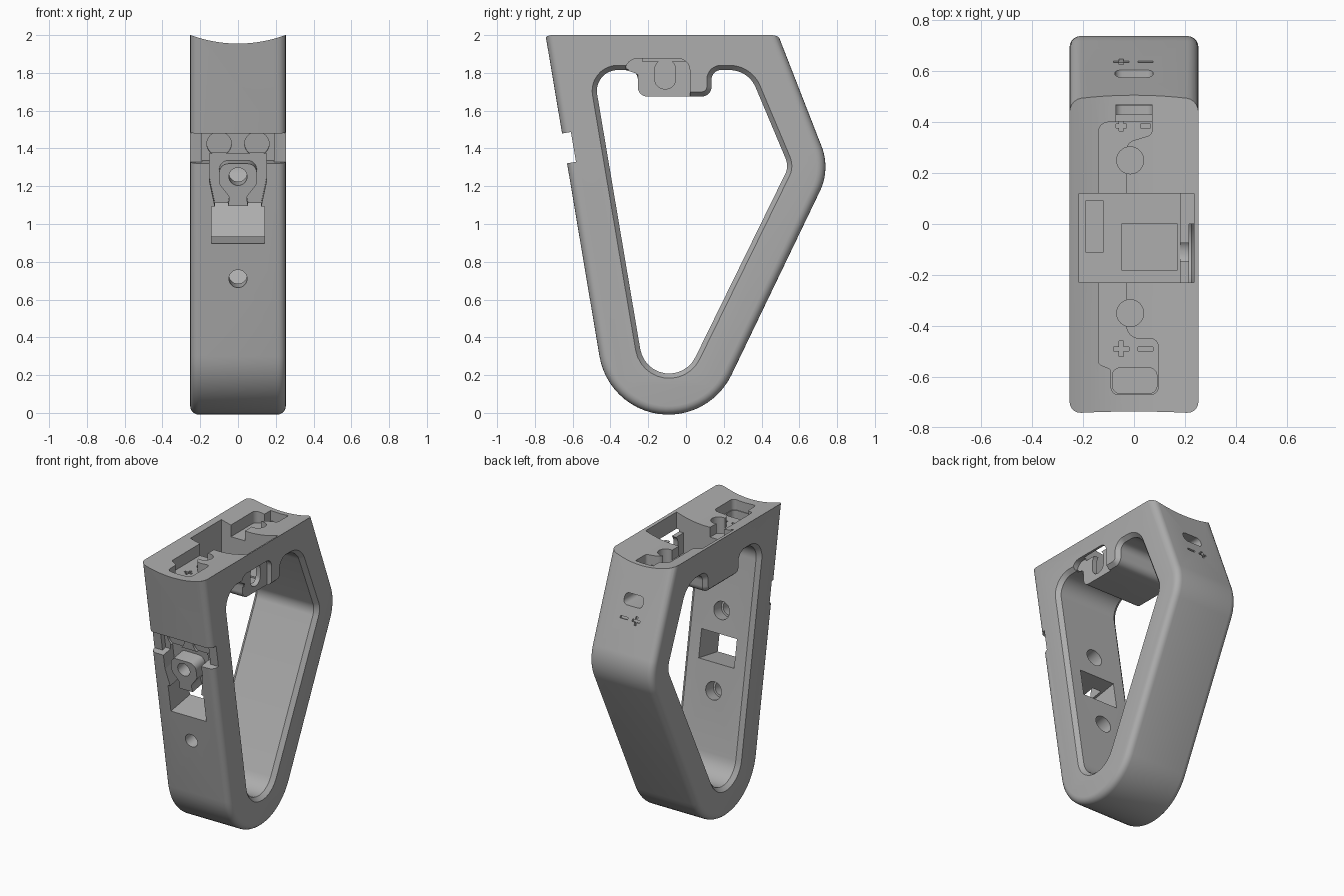
import bpy, bmesh, math
from mathutils import Vector, Matrix

old = bpy.data.objects.get("Cube")
if old:
    bpy.data.objects.remove(old)

grey = bpy.data.materials.new("plain grey")
grey.use_nodes = True
COLOUR = (0.42, 0.42, 0.42, 1)
grey.diffuse_color = COLOUR
grey.node_tree.nodes["Principled BSDF"].inputs["Base Color"].default_value = COLOUR


def rounded(corners, steps=10):
    """Polygon of (a, b, radius) corners, with each corner turned into an arc."""
    out = []
    for i, (a, b, r) in enumerate(corners):
        p = Vector((a, b))
        if r == 0:
            out.append(p)
            continue
        u = (Vector(corners[i - 1][:2]) - p).normalized()
        v = (Vector(corners[(i + 1) % len(corners)][:2]) - p).normalized()
        half = math.acos(u.dot(v)) / 2
        centre = p + (u + v).normalized() * (r / math.sin(half))
        start = p + u * (r / math.tan(half)) - centre
        end = p + v * (r / math.tan(half)) - centre
        sweep = math.pi - 2 * half
        for k in range(steps + 1):
            t = sweep * k / steps
            out.append(centre + (start * math.sin(sweep - t) + end * math.sin(t)) / math.sin(sweep))
    return out


def offset(points, d):
    """Move a counter-clockwise outline outward by d."""
    out = []
    for i, p in enumerate(points):
        e1 = (p - points[i - 1]).normalized()
        e2 = (points[(i + 1) % len(points)] - p).normalized()
        n1, n2 = Vector((e1.y, -e1.x)), Vector((e2.y, -e2.x))
        out.append(p + (n1 + n2) * (d / (1 + n1.dot(n2))))
    return out


def prism(name, points, layers, axis, loc=(0, 0, 0), tilt=0):
    """Loft an outline along an axis through (height, outline offset) layers."""
    place = {"X": lambda h, p: (h, p.x, p.y),
             "Y": lambda h, p: (p.x, h, p.y),
             "Z": lambda h, p: (p.x, p.y, h)}[axis]
    bm = bmesh.new()
    rings = [[bm.verts.new(place(h, p)) for p in offset(points, d)] for h, d in layers]
    n = len(points)
    for low, high in zip(rings, rings[1:]):
        for i in range(n):
            bm.faces.new((low[i], low[(i + 1) % n], high[(i + 1) % n], high[i]))
    bm.faces.new(rings[0][::-1])
    bm.faces.new(rings[-1])
    bm.normal_update()
    if bm.calc_volume(signed=True) < 0:
        bmesh.ops.reverse_faces(bm, faces=bm.faces[:])
    bm.transform(Matrix.Translation(loc) @ Matrix.Rotation(tilt, 4, "X"))
    mesh = bpy.data.meshes.new(name)
    bm.to_mesh(mesh)
    bm.free()
    mesh.materials.append(grey)
    ob = bpy.data.objects.new(name, mesh)
    bpy.context.collection.objects.link(ob)
    return ob


def rect(a0, a1, b0, b1, r=0.0):
    return rounded([(a0, b0, r), (a1, b0, r), (a1, b1, r), (a0, b1, r)], 5)


def circle(a, b, r, n=32):
    return [Vector((a + r * math.cos(t * math.tau / n), b + r * math.sin(t * math.tau / n)))
            for t in range(n)]


def cut(target, cutter):
    """Subtract the cutter, taking the first solver that leaves a sound solid."""
    bm = bmesh.new()
    bm.from_mesh(target.data)
    before = bm.calc_volume(signed=True)
    mod = target.modifiers.new("cut", "BOOLEAN")
    mod.operation, mod.object = "DIFFERENCE", cutter
    for solver in ("MANIFOLD", "EXACT", "FLOAT"):
        mod.solver = solver
        bpy.context.view_layer.update()
        bm.clear()
        bm.from_mesh(target.evaluated_get(bpy.context.evaluated_depsgraph_get()).data)
        if 0.2 * before < bm.calc_volume(signed=True) < 0.999999 * before:
            bm.to_mesh(target.data)
            break
    bm.free()
    target.modifiers.remove(mod)
    bpy.data.objects.remove(cutter)


def front(points, lo, hi, z, name="front_cutter"):
    """Prism set into the sloping front wall; y runs inward from its surface."""
    return prism(name, points, [(lo, 0), (hi, 0)], "Y", (0, -0.408 - 0.168 * z, z), FRONT_TILT)


def down(points, floor):
    return prism("top_cutter", points, [(floor, 0), (2.2, 0)], "Z")


FRONT_TILT = math.atan(0.168)
BACK_TILT = math.atan(0.39)
HALF = 0.253

# Outer body with rounded rims, running past the top
outer = rounded([(-0.265, -0.849, 0.37), (0.765, 1.29, 0.3), (0.371, 2.3, 0), (-0.794, 2.3, 0)], 24)
R = 0.045
rim = [(HALF - R + R * math.sin(t * math.pi / 10), -R * (1 - math.cos(t * math.pi / 10)))
       for t in range(6)]
body = prism("handle_frame", outer, [(-h, d) for h, d in reversed(rim)] + rim, "X")

# Hand opening, leaving a bulge under the top bar, flared at both sides
inner = rounded([(-0.162, -0.137, 0.155), (0.545, 1.305, 0.1), (0.33, 1.815, 0.15),
                 (0.135, 1.815, 0.05), (0.135, 1.675, 0.05), (-0.255, 1.675, 0.05),
                 (-0.255, 1.815, 0.05), (-0.492, 1.815, 0.11)], 12)
cut(body, prism("opening", inner, [(-0.3, 0.025), (-HALF, 0.025), (-0.225, 0),
                                   (0.225, 0), (HALF, 0.025), (0.3, 0.025)], "X"))

# Hollow top saddle
cut(body, prism("saddle", circle(0, 2.672, 0.717, 128), [(-1.2, 0), (1.2, 0)], "Y"))

# Main compartment with shallow floor recesses
cut(body, down(rect(-0.215, 0.18, -0.23, 0.12), 1.715))
cut(body, down(rect(0.17, 0.235, -0.23, 0.12), 1.86))
cut(body, down(rect(-0.05, 0.17, -0.18, 0.0), 1.705))
cut(body, down(rect(-0.19, -0.12, -0.11, 0.09), 1.705))

# Side recess and slot into the compartment
cut(body, prism("side_recess", rounded([(-0.255, 1.6, 0), (0.02, 1.6, 0), (0.02, 1.875, 0.06),
                                        (-0.32, 1.875, 0.06), (-0.32, 1.825, 0), (-0.255, 1.79, 0)]),
                [(0.215, 0), (0.3, 0)], "X"))
cut(body, prism("side_slot", rect(-0.165, -0.055, 1.715, 1.87, 0.05), [(0.1, 0), (0.3, 0)], "X"))

# Wire channels, contact wells and blind holes on top
channel_front = rounded([(-0.14, -0.55, 0.02), (-0.09, -0.57, 0.015), (-0.09, -0.67, 0.03),
                         (0.095, -0.67, 0.03), (0.095, -0.45, 0.03), (-0.03, -0.45, 0.05),
                         (-0.03, -0.2, 0), (-0.14, -0.2, 0)], 6)
channel_back = rounded([(-0.14, 0.1, 0), (-0.03, 0.1, 0), (-0.03, 0.32, 0.04), (0.07, 0.35, 0.02),
                        (0.07, 0.47, 0), (-0.07, 0.47, 0), (-0.07, 0.40, 0), (-0.14, 0.40, 0.04)], 6)
cut(body, down(channel_front, 1.885))
cut(body, down(channel_back, 1.885))
cut(body, down(rect(-0.085, 0.09, -0.665, -0.565, 0.03), 1.74))
cut(body, down(rect(-0.07, 0.07, 0.405, 0.465), 1.75))
for y in (-0.35, 0.25):
    cut(body, down(circle(-0.015, y, 0.053), 1.835))

# Slot through the back into the rear well
cut(body, prism("back_slot", rect(-0.075, 0.075, 1.70, 1.775, 0.03), [(0.43, 0), (0.75, 0)], "Y"))


# Engraved polarity marks
def marks(cx, cy, s):
    bars = [(cx - 0.05, s, 0.008), (cx - 0.05, 0.008, s), (cx + 0.045, s, 0.008)]
    return [rect(x - w, x + w, cy - h, cy + h) for x, w, h in bars]


for mark in marks(0, -0.49, 0.03) + marks(0, 0.385, 0.02):
    cut(body, prism("mark", mark, [(1.873, 0), (1.95, 0)], "Z"))
for mark in marks(0, 0, 0.03):
    cut(body, prism("mark", mark, [(-0.015, 0), (0.1, 0)], "Y",
                    (0, 0.765 - 0.39 * (1.62 - 1.29), 1.62), BACK_TILT))

# Cross groove on the front with two round seats
cut(body, front(rect(-0.3, 0.3, -0.08, 0.08), -0.2, 0.048, 1.40))
cut(body, front(rect(-0.19, 0.19, -0.08, 0.08), -0.2, 0.085, 1.40))
for x in (-0.1, 0.1):
    cut(body, front(circle(x, 0.01, 0.065), 0.0, 0.1, 1.40))

# Latch pocket around a lug, joined to the groove above
pocket = front(rounded([(-0.12, -0.14, 0), (0.12, -0.14, 0), (0.15, 0.0, 0.05),
                        (0.15, 0.14, 0), (-0.15, 0.14, 0), (-0.15, 0.0, 0.05)]), -0.1, 0.11, 1.22)
lug = rounded([(-0.065, -0.2, 0), (0.065, -0.2, 0), (0.045, -0.08, 0.03), (0.1, -0.01, 0.05),
               (0.1, 0.1, 0.05), (-0.1, 0.1, 0.05), (-0.1, -0.01, 0.05), (-0.045, -0.08, 0.03)], 6)
cut(pocket, front(lug, 0.005, 0.3, 1.22, "lug"))
cut(body, pocket)

# Window and two counterbored screw holes through the front wall
cut(body, front(rect(-0.14, 0.14, -0.1, 0.1), -0.1, 0.4, 0.995))
for z in (1.25, 0.71):
    cut(body, front(circle(0, 0, 0.048), -0.1, 0.4, z))
    cut(body, front(circle(0, 0, 0.062), 0.13, 0.4, z))

# Smooth shading with crisp edges
bpy.ops.object.select_all(action="DESELECT")
body.select_set(True)
bpy.context.view_layer.objects.active = body
bpy.ops.object.shade_smooth_by_angle(angle=math.radians(30))
